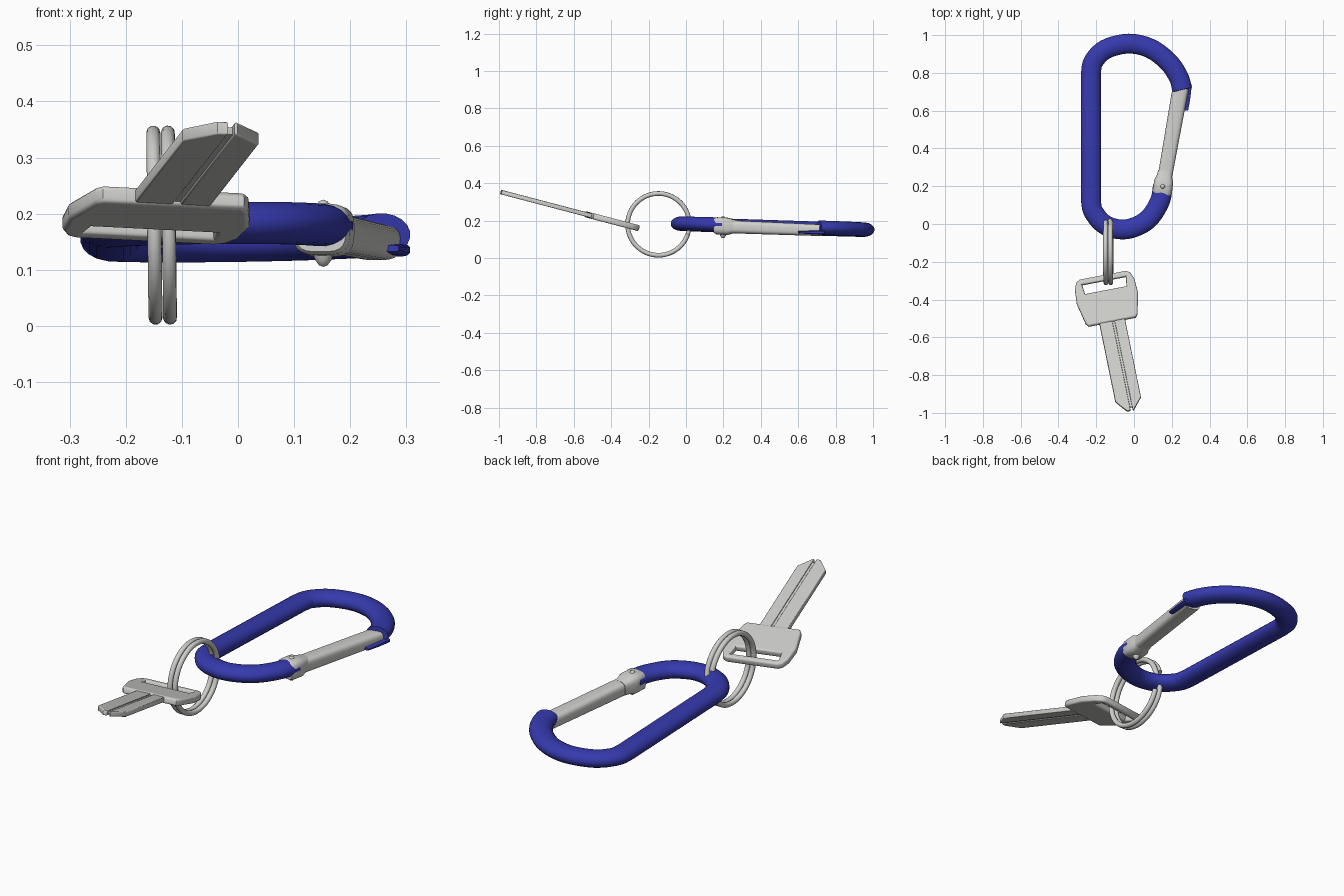
import bpy, bmesh, math
from mathutils import Vector, Matrix

if "Cube" in bpy.data.objects:
    bpy.data.objects.remove(bpy.data.objects["Cube"])


def material(name, rgb):
    m = bpy.data.materials.new(name)
    m.diffuse_color = (*rgb, 1)
    m.use_nodes = True
    m.node_tree.nodes["Principled BSDF"].inputs["Base Color"].default_value = m.diffuse_color
    return m


BLUE = material("anodised blue", (0.036, 0.042, 0.42))
GREY = material("steel grey", (0.62, 0.62, 0.60))


def finish(ob, mat, angle=40):
    ob.data.materials.clear()
    ob.data.materials.append(mat)
    bpy.ops.object.select_all(action='DESELECT')
    ob.select_set(True)
    bpy.context.view_layer.objects.active = ob
    if ob.type == 'CURVE':
        bpy.ops.object.convert(target='MESH')
        ob = bpy.context.object
    bpy.ops.object.shade_smooth_by_angle(angle=math.radians(angle))
    return ob


def smooth_path(pts, steps=5):
    """Catmull-Rom curve through the points."""
    p = [Vector(q) for q in pts]
    p = [2 * p[0] - p[1]] + p + [2 * p[-1] - p[-2]]
    out = []
    for a, b, c, d in zip(p, p[1:], p[2:], p[3:]):
        for i in range(steps):
            t = i / steps
            out.append(0.5 * (2 * b + (c - a) * t + (2 * a - 5 * b + 4 * c - d) * t * t
                              + (3 * b - a - 3 * c + d) * t ** 3))
    return out + [p[-2]]


def sweep(name, path, sizes, mat, sides=20, power=1.0):
    """Sweep a (super)ellipse along a path, keeping the section upright."""
    bm = bmesh.new()
    rings = []
    n = len(path)
    for i, c in enumerate(path):
        c = Vector(c)
        tan = (Vector(path[min(i + 1, n - 1)]) - Vector(path[max(i - 1, 0)])).normalized()
        side = tan.cross(Vector((0, 0, 1))).normalized()
        up = side.cross(tan)
        w, h = sizes[i] if len(sizes) > 1 else sizes[0]
        ring = []
        for k in range(sides):
            a = math.tau * (k + 0.5) / sides
            u, v = (math.copysign(abs(f) ** power, f) for f in (math.cos(a), math.sin(a)))
            ring.append(bm.verts.new(c + side * u * w + up * v * h))
        rings.append(ring)
    for r, s in zip(rings, rings[1:]):
        for k in range(sides):
            j = (k + 1) % sides
            bm.faces.new((r[k], r[j], s[j], s[k]))
    bm.faces.new(rings[0])
    bm.faces.new(rings[-1])
    bmesh.ops.recalc_face_normals(bm, faces=bm.faces[:])
    me = bpy.data.meshes.new(name)
    bm.to_mesh(me)
    bm.free()
    ob = bpy.data.objects.new(name, me)
    bpy.context.collection.objects.link(ob)
    return finish(ob, mat)


def plate(name, outlines, half, bevel, matrix, mat):
    """Flat plate with rounded edges; further outlines become holes."""
    cu = bpy.data.curves.new(name, 'CURVE')
    cu.dimensions, cu.fill_mode = '2D', 'BOTH'
    cu.extrude, cu.bevel_depth, cu.bevel_resolution, cu.offset = half - bevel, bevel, 2, -bevel
    for pts in outlines:
        sp = cu.splines.new('POLY')
        sp.points.add(len(pts) - 1)
        for q, (x, y) in zip(sp.points, pts):
            q.co = (x, y, 0, 1)
        sp.use_cyclic_u = True
    ob = bpy.data.objects.new(name, cu)
    bpy.context.collection.objects.link(ob)
    ob.matrix_world = matrix
    return finish(ob, mat)


def lie(x, y):
    """Put a plan point on the slightly tilted carabiner plane."""
    return (x, y, 0.183 - 0.033 * y + 0.012 * x)


# Carabiner body: from the hinge round the foot, up the spine and over to the nose
foot = [(0.153, 0.2), (0.137, 0.12), (0.08, 0.03), (0.0, -0.018), (-0.08, -0.028),
        (-0.16, 0.0), (-0.215, 0.065), (-0.228, 0.12)]
head = [(-0.228, 0.8), (-0.215, 0.86), (-0.15, 0.925), (-0.03, 0.955), (0.085, 0.93),
        (0.18, 0.86), (0.235, 0.78), (0.256, 0.71)]
body = smooth_path([lie(*p) for p in foot]) + smooth_path([lie(*p) for p in head])
sweep("carabiner_body", body, [(0.053, 0.038)], BLUE)

# Thin tongue of the nose that the gate closes against
sweep("nose_tongue", [(0.277, 0.74, 0.135), (0.275, 0.67, 0.136), (0.274, 0.6, 0.138)],
      [(0.03, 0.012), (0.024, 0.01), (0.013, 0.006)], BLUE, 12, 0.6)

# Gate, hinge clamp and rivet
sweep("gate", [(0.16, 0.23, 0.167), (0.247, 0.72, 0.148)],
      [(0.038, 0.035), (0.043, 0.031)], GREY, 24, 0.6)
sweep("hinge_clamp", [(0.147, 0.155, 0.172), (0.149, 0.165, 0.172), (0.157, 0.225, 0.169),
                      (0.161, 0.25, 0.168), (0.165, 0.28, 0.166)],
      [(0.046, 0.04), (0.051, 0.046), (0.051, 0.046), (0.042, 0.038), (0.037, 0.034)],
      GREY, 24, 0.6)
bpy.ops.mesh.primitive_uv_sphere_add(segments=16, ring_count=10, location=(0.152, 0.198, 0.165))
rivet = bpy.context.object
rivet.name = "hinge_rivet"
rivet.scale = (0.024, 0.024, 0.06)
finish(rivet, GREY)

# Split ring: two turns of wire with a short cross-over
cu = bpy.data.curves.new("split_ring", 'CURVE')
cu.dimensions, cu.bevel_depth, cu.bevel_resolution, cu.use_fill_caps = '3D', 0.0125, 3, True
sp = cu.splines.new('POLY')
N, GAP = 144, 0.05
sp.points.add(N)
for i, q in enumerate(sp.points):
    t = GAP + (2 - 2 * GAP) * i / N
    f = min(max((t - 1 + GAP) / (2 * GAP), 0), 1)
    a = math.tau * t
    z = 0.165 * math.sin(a)
    q.co = (-0.149 + 0.026 * f * f * (3 - 2 * f) - 0.012 * z,
            -0.147 + 0.165 * math.cos(a), 0.1795 + z, 1)
ring = bpy.data.objects.new("split_ring", cu)
bpy.context.collection.objects.link(ring)
finish(ring, GREY)

# Key, drawn flat with its top edge at the origin, then turned and tipped up
pose = (Matrix.Translation((-0.165, -0.275, 0.165)) @ Matrix.Rotation(math.radians(-14.7), 4, 'X')
        @ Matrix.Rotation(math.radians(11.2), 4, 'Z'))
half_head = [(0.125, 0.002), (0.145, -0.01), (0.16, -0.045), (0.165, -0.125), (0.14, -0.24), (0.128, -0.257)]
outline = half_head + [(-x, y) for x, y in reversed(half_head)]
slot = [(0.118, -0.028), (0.112, -0.081), (-0.112, -0.081), (-0.118, -0.028)]
plate("key_head", [outline, slot], 0.016, 0.009, pose, GREY)

# Blade: two bars either side of a narrow groove
plate("blade_left", [[(-0.069, -0.24), (0.001, -0.24), (0.001, -0.752), (-0.018, -0.752), (-0.069, -0.69)]],
      0.012, 0.004, pose, GREY)
plate("blade_right", [[(0.069, -0.24), (0.013, -0.24), (0.013, -0.752), (0.018, -0.752), (0.069, -0.69)]],
      0.012, 0.004, pose, GREY)
plate("blade_web", [[(-0.02, -0.24), (0.03, -0.24), (0.03, -0.73), (-0.02, -0.74)]], 0.007, 0.002, pose, GREY)
